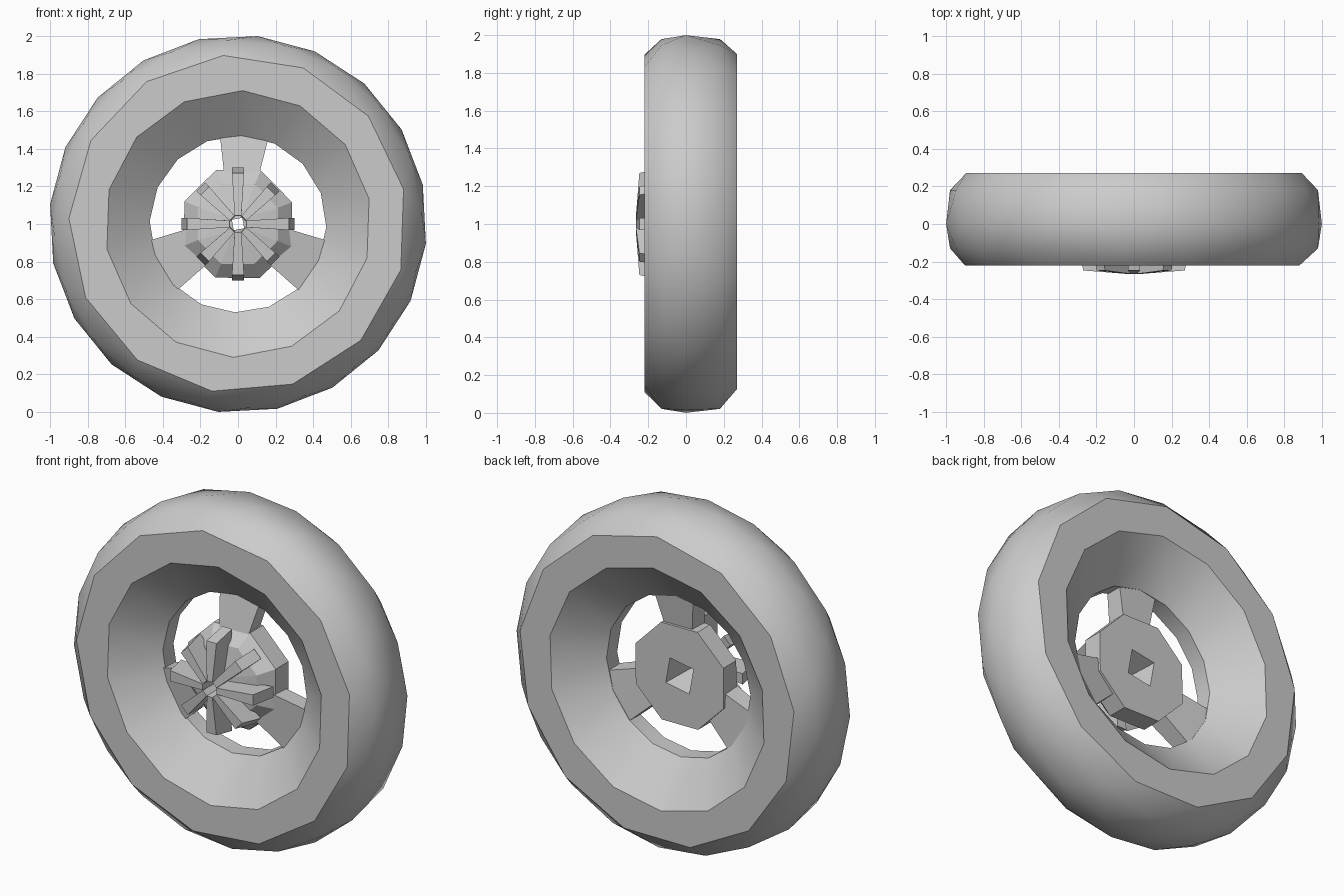
import bpy, bmesh
from math import sin, cos, radians, pi, tau

cube = bpy.data.objects.get("Cube")
if cube:
    bpy.data.objects.remove(cube)

GREY = (0.6, 0.6, 0.6, 1)
grey = bpy.data.materials.new("plain grey")
grey.use_nodes = True
grey.diffuse_color = GREY
grey.node_tree.nodes["Principled BSDF"].inputs["Base Color"].default_value = GREY


def point(radius, angle, y, side=0.0):
    """Point on the wheel: radius and angle about the axle, offset sideways."""
    return (radius * cos(angle) - side * sin(angle), y,
            1 + radius * sin(angle) + side * cos(angle))


def finish(name, bm, smooth_angle=None):
    bmesh.ops.recalc_face_normals(bm, faces=bm.faces)
    mesh = bpy.data.meshes.new(name)
    bm.to_mesh(mesh)
    bm.free()
    mesh.materials.append(grey)
    obj = bpy.data.objects.new(name, mesh)
    bpy.context.collection.objects.link(obj)
    if smooth_angle:
        bpy.ops.object.select_all(action='DESELECT')
        obj.select_set(True)
        bpy.context.view_layer.objects.active = obj
        bpy.ops.object.shade_smooth_by_angle(angle=radians(smooth_angle))
    return obj


def stitch(bm, a, b):
    """Triangle strip between two rings with different side counts."""
    (va, pa), (vb, pb) = a, b
    na, nb, i, j = len(va), len(vb), 0, 0
    while i < na or j < nb:
        next_a = pa + (i + 0.5) * tau / na
        next_b = pb + (j + 0.5) * tau / nb
        if j == nb or (i < na and next_a <= next_b):
            bm.faces.new((va[i % na], va[(i + 1) % na], vb[j % nb]))
            i += 1
        else:
            bm.faces.new((va[i % na], vb[(j + 1) % nb], vb[j % nb]))
            j += 1


def ring_solid(name, rings, smooth_angle=None):
    """Closed ring-shaped solid from (sides, radius, y, phase) loops."""
    bm = bmesh.new()
    loops = []
    for sides, radius, y, phase in rings:
        start = radians(phase) % (tau / sides)
        loops.append(([bm.verts.new(point(radius, start + tau * k / sides, y))
                       for k in range(sides)], start))
    for k, loop in enumerate(loops):
        stitch(bm, loop, loops[(k + 1) % len(loops)])
    return finish(name, bm, smooth_angle)


def radial_block(name, angle, inner, outer):
    """Block along a spoke; each end is (radius front, radius back, half width, y front, y back)."""
    bm = bmesh.new()
    ends = []
    for r_front, r_back, half, front, back in (inner, outer):
        ends.append([bm.verts.new(point(r, angle, y, s)) for r, y, s in
                     ((r_front, front, -half), (r_front, front, half),
                      (r_back, back, half), (r_back, back, -half))])
    a, b = ends
    bm.faces.new(a)
    bm.faces.new(b)
    for k in range(4):
        m = (k + 1) % 4
        bm.faces.new((a[k], a[m], b[m], b[k]))
    return finish(name, bm)


# Tyre and dished rim in one closed ring
ring_solid("tyre_and_rim", [
    (16, 0.47, -0.03, 88),
    (14, 0.71, -0.22, 88),
    (13, 0.9, -0.22, 95),
    (20, 0.98, -0.13, 75),
    (20, 1.005, 0.0, 84),
    (20, 0.98, 0.18, 75),
    (13, 0.9, 0.27, 90),
    (14, 0.71, 0.27, 88),
    (16, 0.47, 0.07, 88),
], 35)

# Hub with a square socket through it
ring_solid("hub", [
    (4, 0.11, 0.06, 55),
    (8, 0.31, 0.06, 22),
    (8, 0.31, -0.06, 22),
    (8, 0.23, -0.13, 22),
    (4, 0.04, -0.16, 55),
])

# Three flared spokes
for k, degrees in enumerate((86, 209, 331)):
    half = 0.13 if k == 0 else 0.155
    radial_block(f"spoke_{k + 1}", radians(degrees),
                 (0.22, 0.25, half * 0.65, -0.08, 0.04),
                 (0.47, 0.48, half, -0.03, 0.07))

# Star of eight raised fins on the hub front
for k in range(8):
    reach = 0.27 if k % 2 == 0 else 0.25
    radial_block(f"hub_fin_{k + 1}", k * pi / 4,
                 (0.045, 0.04, 0.018, -0.265, -0.12),
                 (reach, reach + 0.03, 0.032, -0.247, -0.1))
